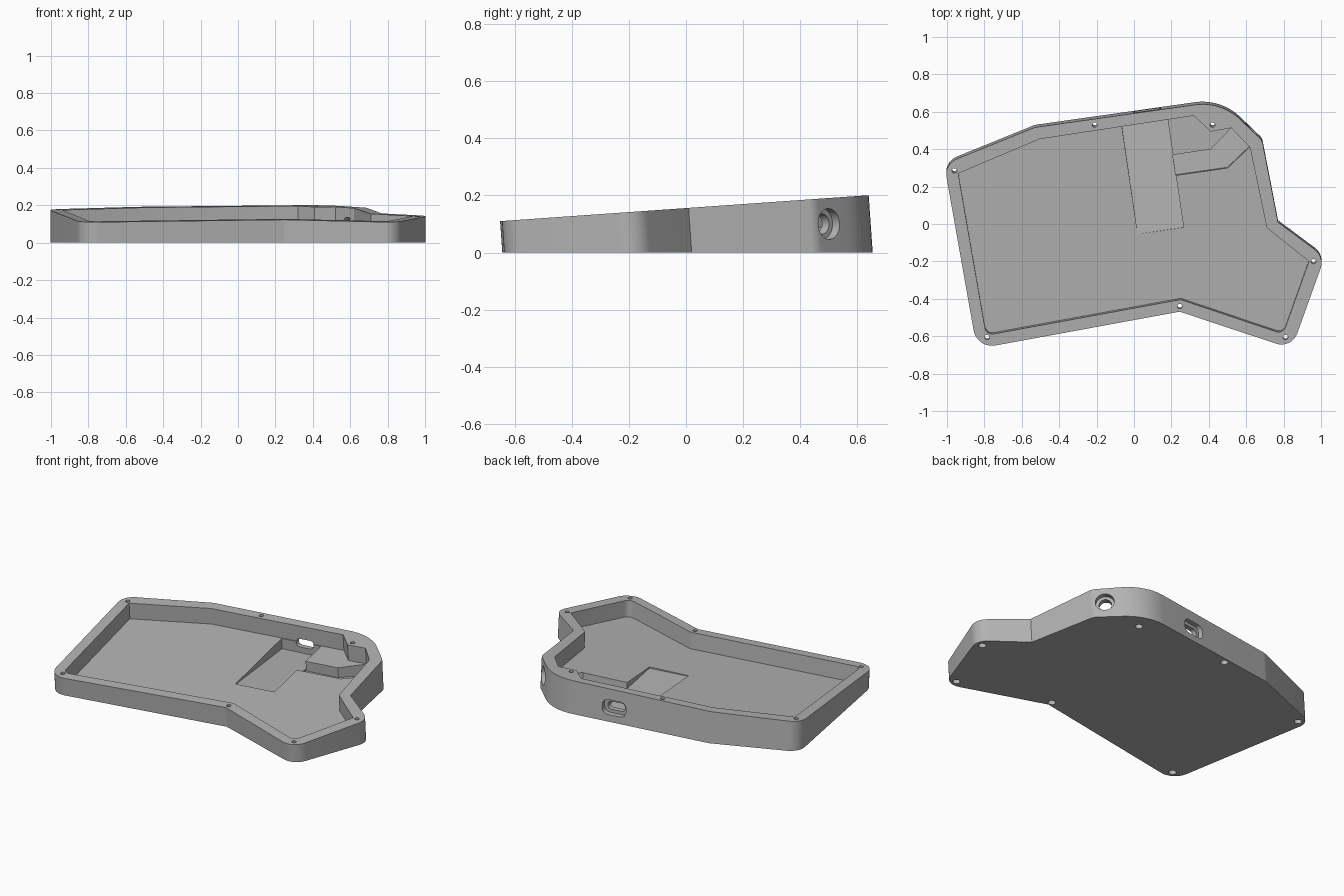
import bpy, bmesh, math
from mathutils import Vector, Matrix

cube = bpy.data.objects.get("Cube")
if cube:
    bpy.data.objects.remove(cube, do_unlink=True)

TILT = 0.07      # slope of the rim, walls stand square to it
DEPTH = 0.10     # cavity depth below the rim

grey = bpy.data.materials.new("light grey plastic")
grey.use_nodes = True
COLOUR = (0.45, 0.45, 0.45, 1)
grey.diffuse_color = COLOUR
grey.node_tree.nodes["Principled BSDF"].inputs["Base Color"].default_value = COLOUR


def rim(y):
    return 0.155 + TILT * y


def rounded(corners, steps=10):
    """Replace each (x, y, radius) corner by an arc."""
    out = []
    n = len(corners)
    for i, (x, y, r) in enumerate(corners):
        p = Vector((x, y))
        if r == 0:
            out.append(p)
            continue
        a = (Vector(corners[i - 1][:2]) - p).normalized()
        b = (Vector(corners[(i + 1) % n][:2]) - p).normalized()
        half = a.angle(b) / 2
        centre = p + (a + b).normalized() * (r / math.sin(half))
        start = p + a * (r / math.tan(half)) - centre
        end = p + b * (r / math.tan(half)) - centre
        sweep = start.angle(end)
        for k in range(steps + 1):
            t = k / steps
            out.append(centre + (start * math.sin((1 - t) * sweep)
                                 + end * math.sin(t * sweep)) / math.sin(sweep))
    return out


def loft(name, low, high):
    """Closed solid between two matching rings."""
    bm = bmesh.new()
    a = [bm.verts.new(p) for p in low]
    b = [bm.verts.new(p) for p in high]
    bm.faces.new(a)
    bm.faces.new(b)
    for i in range(len(a)):
        j = (i + 1) % len(a)
        bm.faces.new((a[i], a[j], b[j], b[i]))
    bmesh.ops.recalc_face_normals(bm, faces=bm.faces)
    mesh = bpy.data.meshes.new(name)
    bm.to_mesh(mesh)
    bm.free()
    mesh.materials.append(grey)
    obj = bpy.data.objects.new(name, mesh)
    bpy.context.collection.objects.link(obj)
    return obj


def slab(name, outline, bottom, top):
    """Extrude a plan outline along the tilted wall direction."""
    def ring(height):
        return [(p.x, p.y - TILT * height(p.y), height(p.y)) for p in outline]
    return loft(name, ring(bottom), ring(top))


def plug(name, centre, direction, profile, start, end):
    """Extrude a profile along any axis."""
    turn = Vector(direction).to_track_quat('Z', 'Y').to_matrix().to_4x4()
    place = Matrix.Translation(centre) @ turn
    return loft(name, *[[place @ Vector((p.x, p.y, d)) for p in profile]
                        for d in (start, end)])


def circle(r, sides=32):
    return [Vector((r * math.cos(math.tau * i / sides),
                    r * math.sin(math.tau * i / sides))) for i in range(sides)]


def slot(w, h, r):
    return rounded([(-w/2, -h/2, r), (w/2, -h/2, r), (w/2, h/2, r), (-w/2, h/2, r)], 6)


def cut(body, tool):
    tool.hide_render = True
    mod = body.modifiers.new("cut", 'BOOLEAN')
    mod.operation = 'DIFFERENCE'
    mod.solver = 'EXACT'
    mod.object = tool
    bpy.context.view_layer.objects.active = body
    bpy.ops.object.modifier_apply(modifier=mod.name)
    bpy.data.objects.remove(tool, do_unlink=True)


# Outer shell
outer = rounded([(-0.84, -0.66, 0.1), (0.245, -0.46, 0), (0.843, -0.66, 0.09),
                 (1.02, -0.166, 0.09), (0.77, 0.02, 0), (0.685, 0.46, 0.06),
                 (0.465, 0.671, 0.29), (-0.53, 0.53, 0.1), (-1.015, 0.333, 0.09)])
case = slab("keyboard_case", outer, lambda y: 0, rim)

# Main cavity with a screw boss and a flat socket wall at the back
inner = rounded([(-0.79, -0.587, 0.04), (0.25, -0.395, 0.03), (0.797, -0.58, 0.04),
                 (0.935, -0.19, 0), (0.71, -0.01, 0), (0.62, 0.422, 0),
                 (0.52, 0.527, 0), (0.41, 0.507, 0), (0.32, 0.593, 0),
                 (-0.505, 0.467, 0), (-0.94, 0.282, 0)], 6)
cut(case, slab("cavity", inner, lambda y: rim(y) - DEPTH, lambda y: rim(y) + 0.1))

# Circuit board recess, deepening toward the back
board = rounded([(0.02, -0.05, 0), (0.265, -0.015, 0), (0.18, 0.566, 0), (-0.065, 0.529, 0)])
cut(case, slab("board_recess", board, lambda y: 0.047 - 0.035 * (y + 0.05),
               lambda y: rim(y) - DEPTH + 0.02))

# Bent channel leading to the round socket
channel = rounded([(0.223, 0.265, 0), (0.5, 0.305, 0), (0.618, 0.418, 0),
                   (0.522, 0.521, 0), (0.41, 0.405, 0), (0.207, 0.375, 0)])
cut(case, slab("socket_channel", channel, lambda y: 0.02,
               lambda y: rim(y) - DEPTH + 0.015))

# Cable port in the back wall, with a shallow outer pocket
port, port_axis = (0.07, 0.608, 0.087), (-0.143, 0.99, 0)
cut(case, plug("port_hole", port, port_axis, slot(0.11, 0.05, 0.024), -0.1, 0.1))
cut(case, plug("port_pocket", port, port_axis, slot(0.15, 0.09, 0.035), -0.03, 0.1))

# Round socket in the slanted corner, with a shallow outer pocket
jack, jack_axis = (0.635, 0.5, 0.1), (0.7, 0.7, 0)
cut(case, plug("socket_hole", jack, jack_axis, circle(0.036), -0.1, 0.1))
cut(case, plug("socket_pocket", jack, jack_axis, circle(0.054), -0.035, 0.1))

# Screw holes through the rim, widened underneath
for x, y in [(-0.96, 0.285), (-0.21, 0.53), (0.42, 0.53), (0.96, -0.2),
             (0.81, -0.605), (0.245, -0.44), (-0.785, -0.605)]:
    top = (x, y, rim(y))
    axis = (0, -TILT, 1)
    cut(case, plug("screw_hole", top, axis, circle(0.013, 20), -0.3, 0.05))
    cut(case, plug("screw_head", top, axis, circle(0.022, 20), -0.3, 0.035 - rim(y)))

bpy.ops.object.select_all(action='DESELECT')
case.select_set(True)
bpy.context.view_layer.objects.active = case
bpy.ops.object.shade_smooth_by_angle(angle=math.radians(25))
